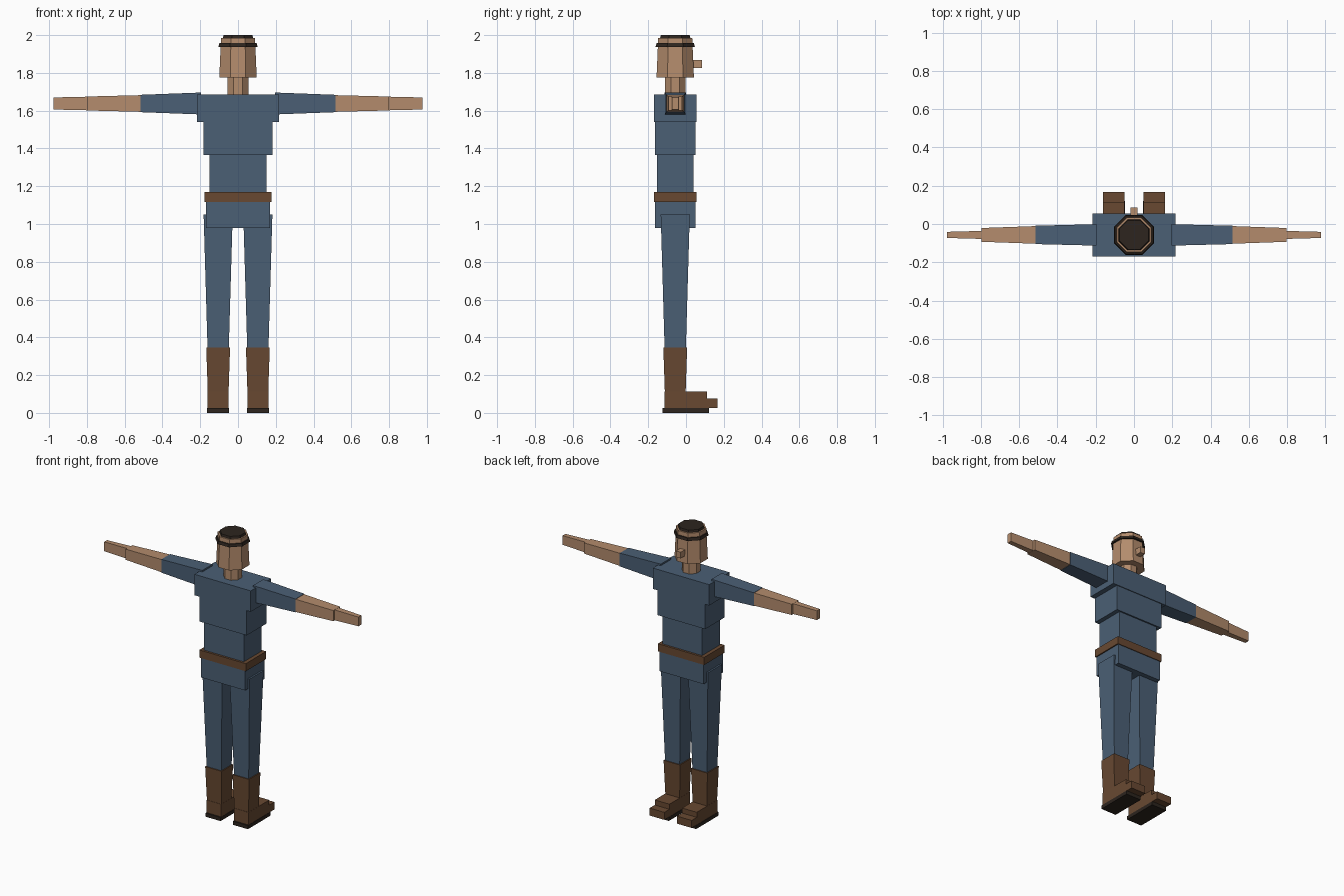
import bpy, bmesh, math

if "Cube" in bpy.data.objects:
    bpy.data.objects.remove(bpy.data.objects["Cube"])

CY = -0.057      # depth of the body's centre line
LEG_X = 0.105    # sideways offset of each leg
ARM_Z = 1.638


def material(name, rgb):
    m = bpy.data.materials.new(name)
    m.diffuse_color = (*rgb, 1)
    m.use_nodes = True
    m.node_tree.nodes["Principled BSDF"].inputs["Base Color"].default_value = m.diffuse_color
    return m


BLUE = material("blue cloth", (0.070, 0.115, 0.178))
SKIN = material("skin", (0.456, 0.262, 0.152))
BROWN = material("brown leather", (0.138, 0.066, 0.031))
DARK = material("dark trim", (0.026, 0.018, 0.013))


def loft(name, lower, upper, mat):
    """Flat-faced solid between two rings with equal point counts."""
    bm = bmesh.new()
    a = [bm.verts.new(p) for p in lower]
    b = [bm.verts.new(p) for p in upper]
    bm.faces.new(a)
    bm.faces.new(b)
    for i in range(len(a)):
        j = (i + 1) % len(a)
        bm.faces.new((a[i], a[j], b[j], b[i]))
    bmesh.ops.recalc_face_normals(bm, faces=bm.faces)
    me = bpy.data.meshes.new(name)
    bm.to_mesh(me)
    bm.free()
    me.materials.append(mat)
    ob = bpy.data.objects.new(name, me)
    bpy.context.collection.objects.link(ob)
    return ob


def rect(hu, hv):
    return [(-hu, -hv), (hu, -hv), (hu, hv), (-hu, hv)]


def block(name, x0, x1, y0, y1, z0, z1, mat):
    base = [(x0, y0), (x1, y0), (x1, y1), (x0, y1)]
    return loft(name, [(x, y, z0) for x, y in base],
                [(x, y, z1) for x, y in base], mat)


def tapered_post(name, cx, z0, half0, z1, half1, mat):
    """Square upright post; half sizes given at both ends."""
    return loft(name, [(cx + u, CY + v, z0) for u, v in rect(half0, half0)],
                [(cx + u, CY + v, z1) for u, v in rect(half1, half1)], mat)


def arm_part(name, side, x0, hy0, hz0, x1, hy1, hz1, mat):
    return loft(name,
                [(side * x0, CY + u, ARM_Z + v) for u, v in rect(hy0, hz0)],
                [(side * x1, CY + u, ARM_Z + v) for u, v in rect(hy1, hz1)], mat)


def octagon(name, z0, flat0, z1, flat1, mat):
    """Eight-sided prism; sizes are centre-to-flat distances."""
    def ring(flat, z):
        r = flat / math.cos(math.pi / 8)
        return [(r * math.cos((i + .5) * math.pi / 4),
                 CY + r * math.sin((i + .5) * math.pi / 4), z) for i in range(8)]
    return loft(name, ring(flat0, z0), ring(flat1, z1), mat)


# Torso blocks: name, half width, half depth, bottom, top, colour
for name, hx, hy, z0, z1, mat in (
        ("pelvis", 0.170, 0.107, 0.98, 1.117, BLUE),
        ("belt", 0.178, 0.112, 1.117, 1.17, BROWN),
        ("waist", 0.152, 0.097, 1.17, 1.365, BLUE),
        ("chest", 0.182, 0.107, 1.365, 1.54, BLUE),
        ("shoulders", 0.216, 0.112, 1.54, 1.685, BLUE)):
    block(name, -hx, hx, CY - hy, CY + hy, z0, z1, mat)

# Head and headgear
octagon("neck", 1.68, 0.055, 1.78, 0.055, SKIN)
octagon("head", 1.775, 0.099, 1.985, 0.090, SKIN)
octagon("headband", 1.938, 0.104, 1.957, 0.099, DARK)
octagon("cap", 1.985, 0.080, 2.0, 0.076, DARK)
block("nose", -0.018, 0.018, 0.02, 0.085, 1.825, 1.868, SKIN)

for side, label in ((-1, "left"), (1, "right")):
    # Arms
    arm_part(label + "_sleeve", side, 0.195, 0.056, 0.058, 0.515, 0.048, 0.046, BLUE)
    arm_part(label + "_forearm", side, 0.515, 0.046, 0.044, 0.797, 0.036, 0.037, SKIN)
    arm_part(label + "_hand", side, 0.795, 0.021, 0.036, 0.976, 0.016, 0.032, SKIN)

    # Legs and boots
    cx = side * LEG_X
    tapered_post(label + "_leg", cx, 0.335, 0.056, 1.05, 0.077, BLUE)
    tapered_post(label + "_boot_shaft", cx, 0.11, 0.055, 0.345, 0.063, BROWN)
    block(label + "_foot", cx - 0.056, cx + 0.056, -0.114, 0.112, 0.025, 0.112, BROWN)
    block(label + "_toe", cx - 0.056, cx + 0.056, 0.112, 0.168, 0.025, 0.077, BROWN)
    block(label + "_sole", cx - 0.058, cx + 0.058, -0.124, 0.121, 0.0, 0.025, DARK)
